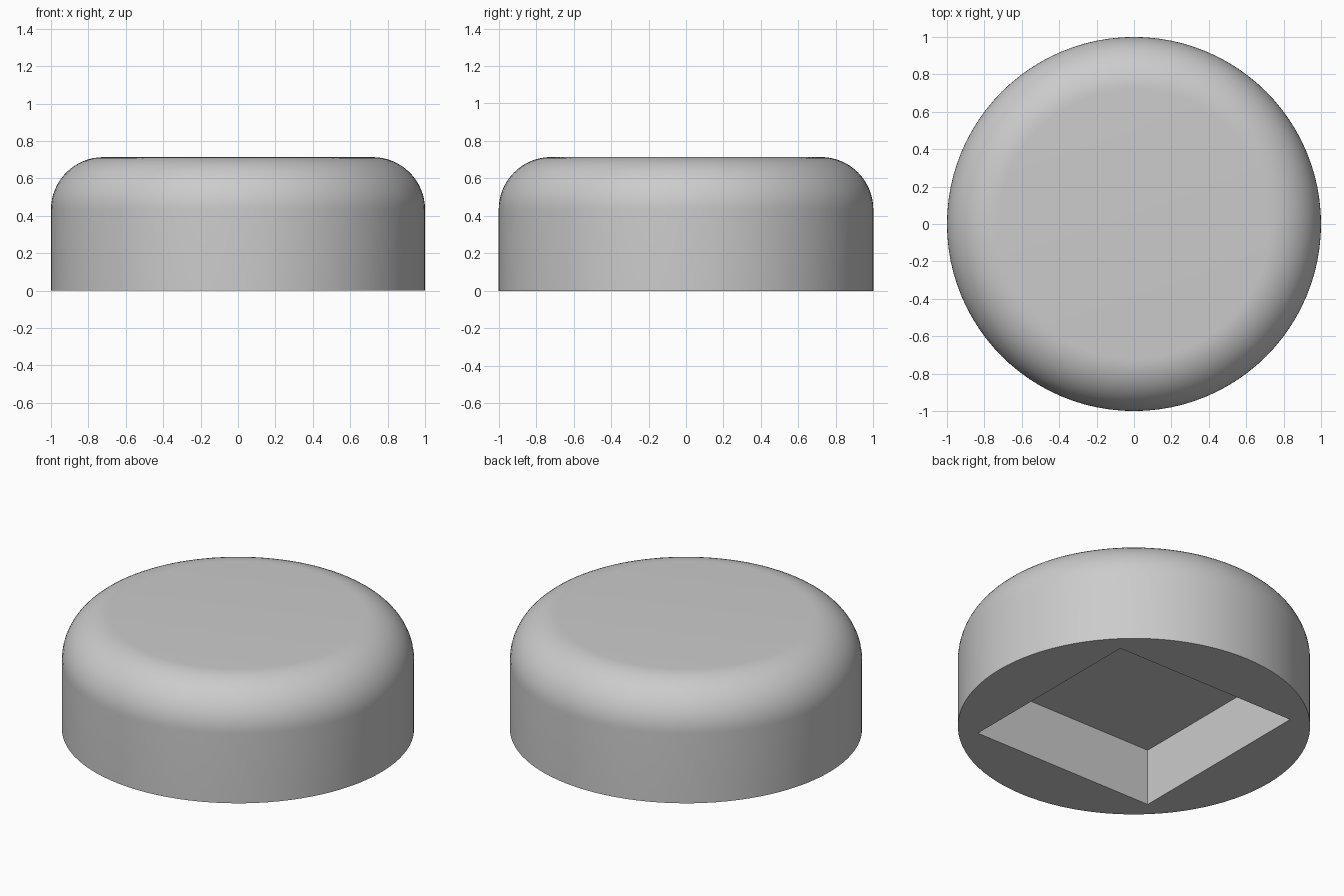
import bpy, bmesh, math

# Remove only the default cube
cube = bpy.data.objects.get("Cube")
if cube:
    bpy.data.objects.remove(cube, do_unlink=True)

RADIUS, HEIGHT = 1.0, 0.714
FILLET = 0.28
POCKET_SIDE, POCKET_DEPTH = 1.258, 0.355

# Single plain grey
grey = bpy.data.materials.new("plain grey")
grey.use_nodes = True
colour = (0.6, 0.6, 0.6, 1)
grey.diffuse_color = colour
grey.node_tree.nodes["Principled BSDF"].inputs["Base Color"].default_value = colour


def add_object(name, bm):
    mesh = bpy.data.meshes.new(name)
    bm.to_mesh(mesh)
    bm.free()
    mesh.materials.append(grey)
    obj = bpy.data.objects.new(name, mesh)
    bpy.context.collection.objects.link(obj)
    return obj


# Round body with a filleted top rim
bm = bmesh.new()
bmesh.ops.create_cone(bm, cap_ends=True, segments=96, radius1=RADIUS,
                      radius2=RADIUS, depth=HEIGHT)
bmesh.ops.translate(bm, verts=bm.verts, vec=(0, 0, HEIGHT / 2))
top_rim = [e for e in bm.edges if all(v.co.z > HEIGHT - 0.01 for v in e.verts)]
bmesh.ops.bevel(bm, geom=top_rim, offset=FILLET, offset_type='OFFSET',
                segments=16, profile=0.5, affect='EDGES')
body = add_object("round_foot", bm)

# Square pocket cut up into the underside
bm = bmesh.new()
bmesh.ops.create_cube(bm, size=1)
bmesh.ops.scale(bm, verts=bm.verts,
                vec=(POCKET_SIDE, POCKET_SIDE, 2 * POCKET_DEPTH))
cutter = add_object("pocket_cutter", bm)
cutter.hide_render = True

cut = body.modifiers.new("square_pocket", 'BOOLEAN')
cut.operation = 'DIFFERENCE'
cut.solver = 'EXACT'
cut.object = cutter

bpy.ops.object.select_all(action='DESELECT')
body.select_set(True)
bpy.context.view_layer.objects.active = body
bpy.ops.object.modifier_apply(modifier=cut.name)
bpy.data.objects.remove(cutter, do_unlink=True)

# Smooth wall and fillet, crisp base and pocket edges
bpy.ops.object.shade_smooth_by_angle(angle=math.radians(30))
